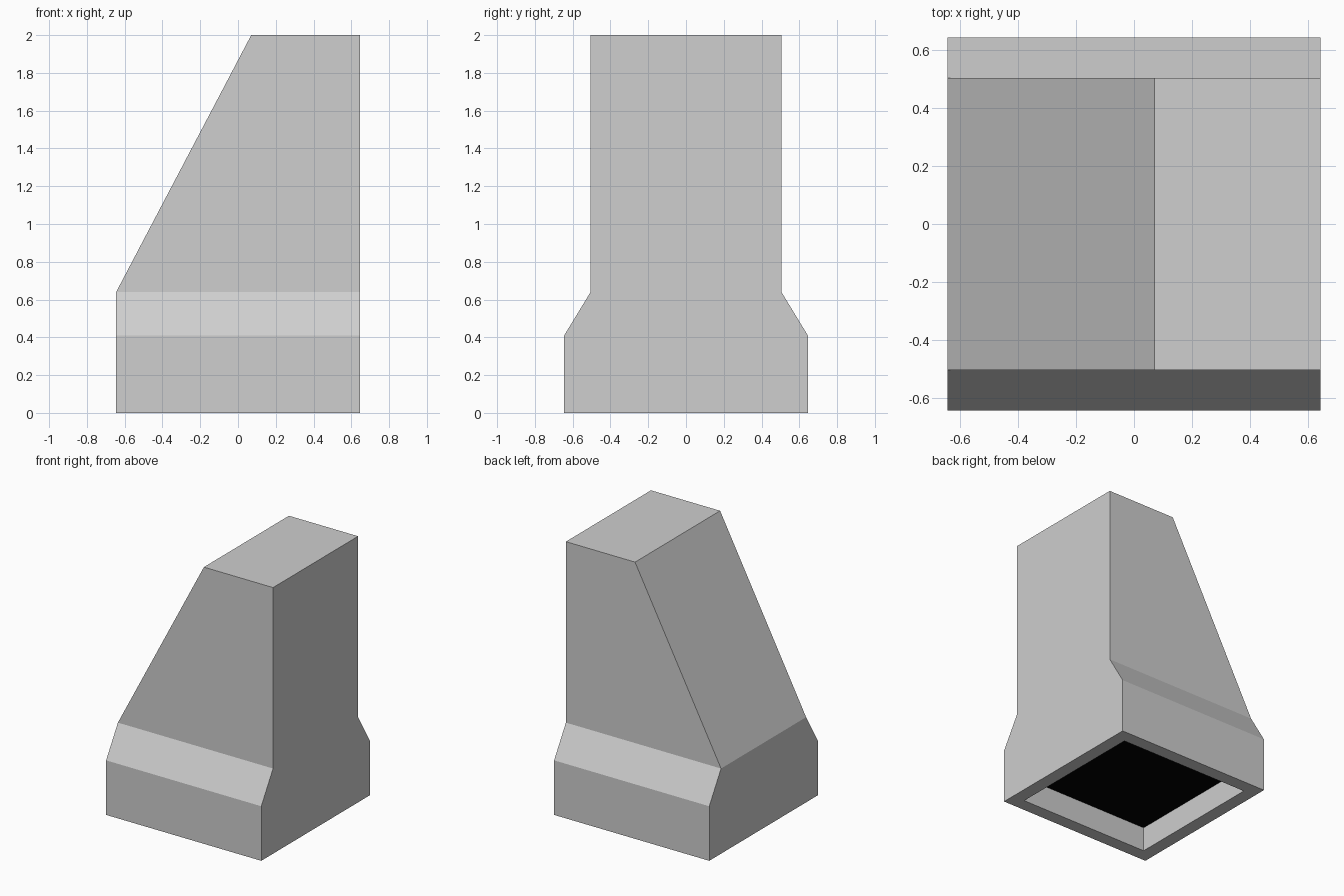
import bpy
import bmesh
from mathutils import Vector

cube = bpy.data.objects.get("Cube")
if cube:
    bpy.data.objects.remove(cube, do_unlink=True)


def make_material(name, rgb):
    mat = bpy.data.materials.new(name)
    mat.use_nodes = True
    colour = (*rgb, 1.0)
    mat.diffuse_color = colour
    mat.node_tree.nodes["Principled BSDF"].inputs["Base Color"].default_value = colour
    return mat


# Main dimensions
HALF = 0.645          # half width of the square foot
NECK = 0.505          # half depth above the shoulders
FOOT_Z, SHOULDER_Z, TOP_Z = 0.41, 0.64, 2.0
CREST_X = 0.07        # where the slope meets the flat top
RIM, RECESS = 0.1, 0.185

bm = bmesh.new()

# Shouldered side profile, mirrored front to back and extruded across the width
half_profile = [(HALF, 0), (HALF, FOOT_Z), (NECK, SHOULDER_Z), (NECK, TOP_Z)]
profile = half_profile + [(-y, z) for y, z in reversed(half_profile)]
cap = bm.faces.new([bm.verts.new((-HALF, y, z)) for y, z in profile])
extruded = bmesh.ops.extrude_face_region(bm, geom=[cap])["geom"]
bmesh.ops.translate(bm, vec=(2 * HALF, 0, 0),
                    verts=[g for g in extruded if isinstance(g, bmesh.types.BMVert)])
if cap.is_valid and not any(f is not cap and f.calc_center_median().x < -HALF + 0.01
                            for f in bm.faces):
    pass
else:
    bm.faces.remove(cap)
bmesh.ops.recalc_face_normals(bm, faces=bm.faces[:])

# Sloping cut from the shoulder up to the crest
slope = Vector((CREST_X + HALF, 0, TOP_Z - SHOULDER_Z))
cut = bmesh.ops.bisect_plane(bm, geom=bm.verts[:] + bm.edges[:] + bm.faces[:], dist=0.0001,
                             plane_co=(-HALF, 0, SHOULDER_Z),
                             plane_no=(-slope.z, 0, slope.x), clear_outer=True)
bmesh.ops.remove_doubles(bm, verts=bm.verts[:], dist=0.0005)
open_edges = [e for e in bm.edges if e.is_boundary]
if open_edges:
    bmesh.ops.holes_fill(bm, edges=open_edges, sides=0)
bmesh.ops.recalc_face_normals(bm, faces=bm.faces[:])

# Shallow recess in the underside with a dark ceiling
bottom = min(bm.faces, key=lambda f: f.calc_center_median().z)
bmesh.ops.inset_individual(bm, faces=[bottom], thickness=RIM, use_even_offset=True)
ceiling = bmesh.ops.extrude_discrete_faces(bm, faces=[bottom])["faces"][0]
bmesh.ops.translate(bm, vec=(0, 0, RECESS), verts=ceiling.verts[:])
ceiling.material_index = 1

mesh = bpy.data.meshes.new("sloped_block")
bm.to_mesh(mesh)
bm.free()
mesh.materials.append(make_material("light grey", (0.62, 0.62, 0.62)))
mesh.materials.append(make_material("black", (0.0, 0.0, 0.0)))
block = bpy.data.objects.new("sloped_block", mesh)
bpy.context.collection.objects.link(block)
